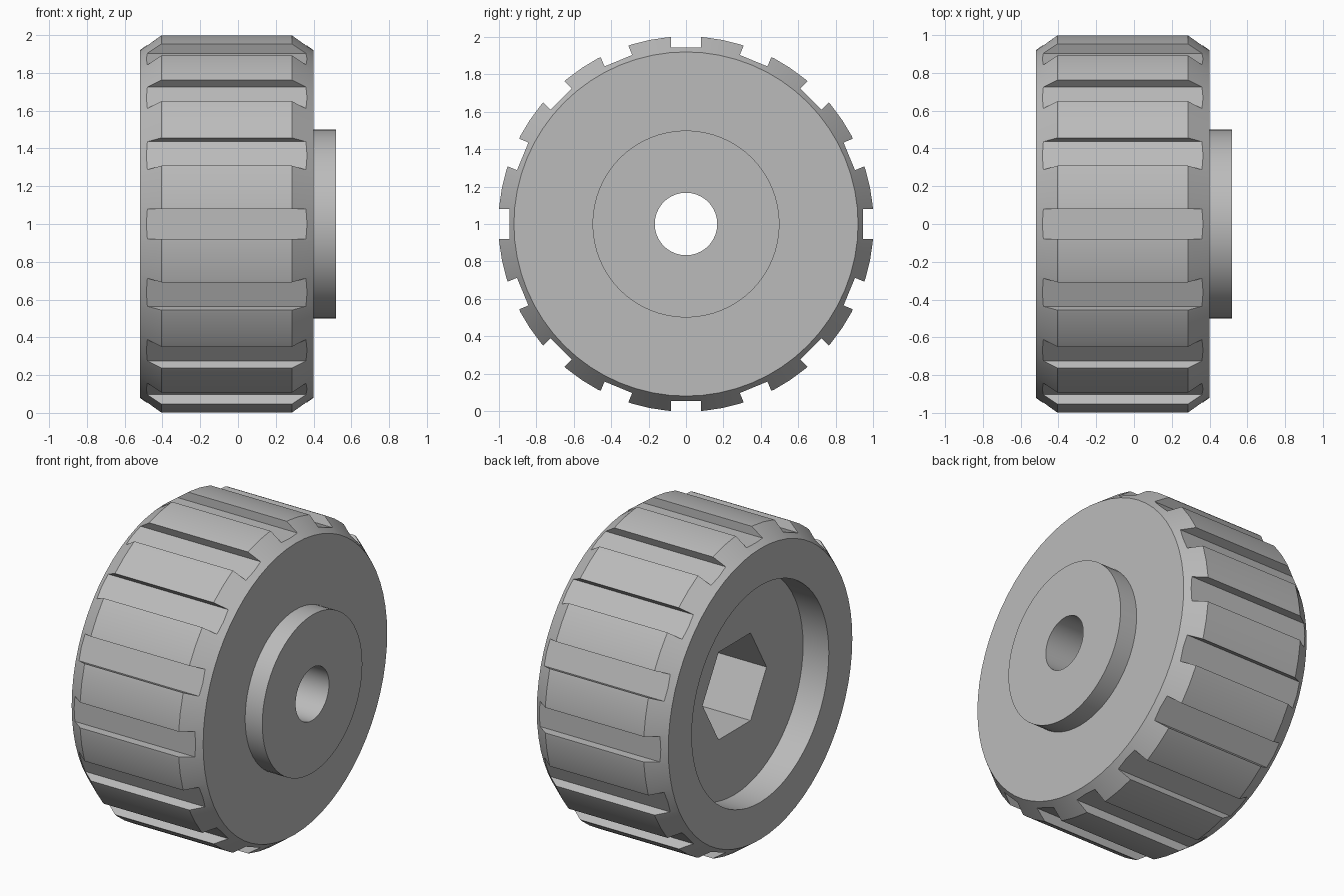
import bpy, bmesh, math
from mathutils import Matrix, Vector

cube = bpy.data.objects.get("Cube")
if cube:
    bpy.data.objects.remove(cube, do_unlink=True)

AXIS_Z = 1.0      # height of the wheel axis
SEGMENTS = 64
SLOTS = 16

grey = bpy.data.materials.new("plain grey")
grey.use_nodes = True
grey.diffuse_color = (0.5, 0.5, 0.5, 1)
grey.node_tree.nodes["Principled BSDF"].inputs["Base Color"].default_value = (0.5, 0.5, 0.5, 1)


def make_object(name, bm):
    bmesh.ops.recalc_face_normals(bm, faces=bm.faces)
    mesh = bpy.data.meshes.new(name)
    bm.to_mesh(mesh)
    bm.free()
    obj = bpy.data.objects.new(name, mesh)
    obj.location.z = AXIS_Z
    bpy.context.collection.objects.link(obj)
    return obj


def lathe(name, profile):
    """Revolve a closed (x, radius) profile around the x axis."""
    bm = bmesh.new()
    verts = [bm.verts.new((x, 0, r)) for x, r in profile]
    edges = [bm.edges.new((a, b)) for a, b in zip(verts, verts[1:] + verts[:1])]
    bmesh.ops.spin(bm, geom=verts + edges, cent=(0, 0, 0), axis=(1, 0, 0),
                   angle=math.tau, steps=SEGMENTS, use_duplicate=False)
    bmesh.ops.remove_doubles(bm, verts=bm.verts, dist=1e-4)
    return make_object(name, bm)


# Knob body: bore, boss, chamfered rim and recessed back
knob = lathe("knob_body", [
    (0.52, 0.167), (0.52, 0.5), (0.40, 0.5), (0.40, 0.92),
    (0.285, 1.003), (-0.405, 1.003), (-0.52, 0.92),
    (-0.52, 0.685), (-0.34, 0.685), (-0.34, 0.167)])

# Cutter: grip slots around the rim and a hexagonal nut pocket
bm = bmesh.new()
for i in range(SLOTS):
    turn = Matrix.Rotation(math.tau * i / SLOTS, 4, 'X')
    place = Matrix.Translation((0, 0, 1.045))
    size = Matrix.Diagonal(Vector((1.4, 0.16, 0.2, 1)))
    bmesh.ops.create_cube(bm, size=1, matrix=turn @ place @ size)
pocket_start, pocket_end = -0.45, 0.15
bmesh.ops.create_cone(
    bm, cap_ends=True, segments=6, radius1=0.32, radius2=0.32,
    depth=pocket_end - pocket_start,
    matrix=Matrix.Translation(((pocket_start + pocket_end) / 2, 0, 0))
    @ Matrix.Rotation(math.pi / 2, 4, 'Y') @ Matrix.Rotation(math.pi / 2, 4, 'Z'))
# Turn the hexagon so that two corners point along y
hexagon = [v for v in bm.verts if Vector((v.co.y, v.co.z)).length < 0.5]
corner = hexagon[0].co
bmesh.ops.rotate(bm, verts=hexagon, cent=(0, 0, 0),
                 matrix=Matrix.Rotation(-math.atan2(corner.z, corner.y), 3, 'X'))
cutter = make_object("slot_cutter", bm)
cutter.hide_render = True

# Cut the knob and tidy up
cut = knob.modifiers.new("cut", 'BOOLEAN')
cut.operation = 'DIFFERENCE'
cut.solver = 'EXACT'
cut.object = cutter
bpy.ops.object.select_all(action='DESELECT')
knob.select_set(True)
bpy.context.view_layer.objects.active = knob
bpy.ops.object.modifier_apply(modifier=cut.name)
bpy.data.objects.remove(cutter, do_unlink=True)

knob.data.materials.clear()
knob.data.materials.append(grey)
for face in knob.data.polygons:
    face.material_index = 0
bpy.ops.object.shade_smooth_by_angle(angle=math.radians(25))
